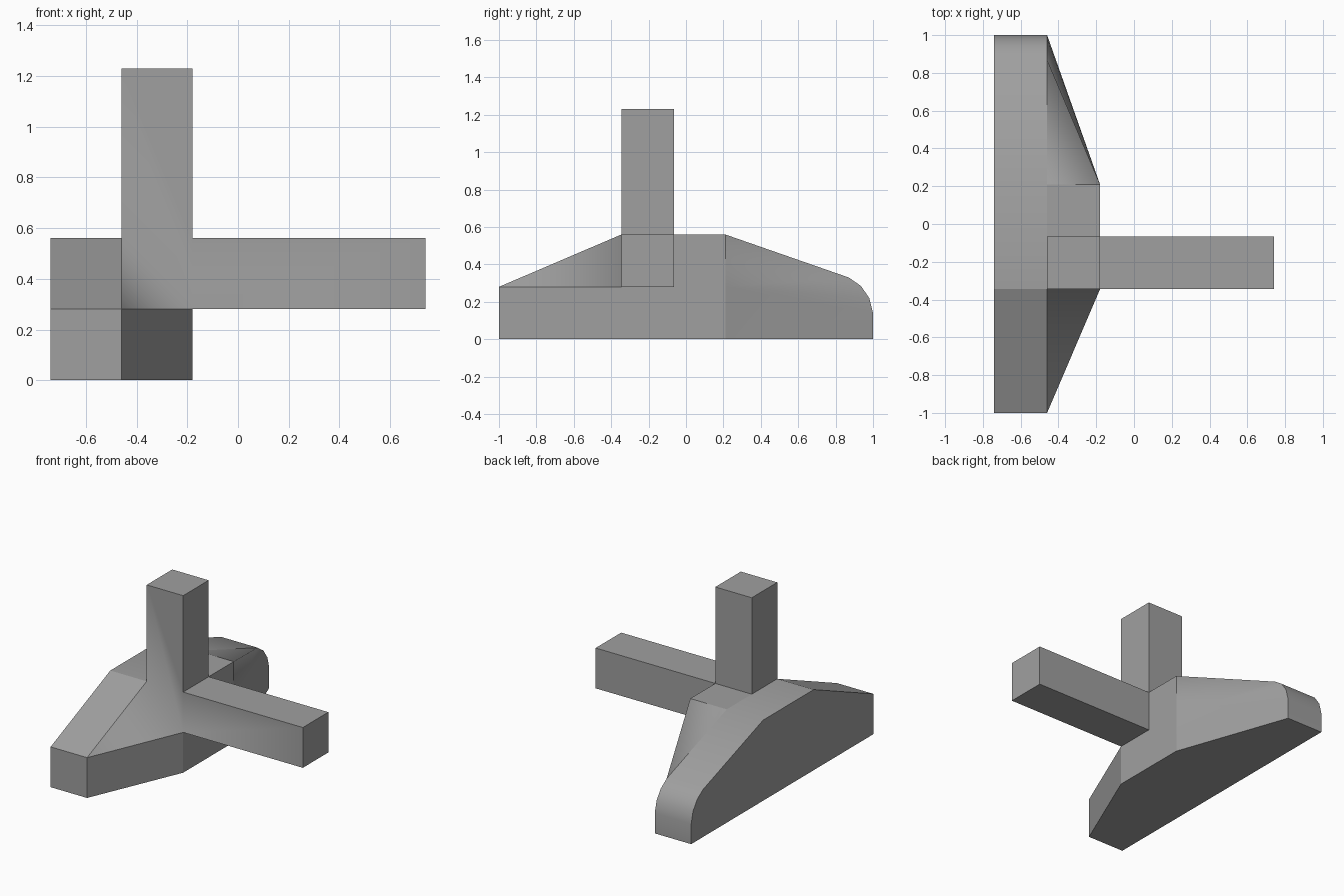
import bpy
import bmesh
import math

cube = bpy.data.objects.get("Cube")
if cube:
    bpy.data.objects.remove(cube, do_unlink=True)

# Shared grid planes
X0, X1, X2, X3 = -0.74, -0.46, -0.18, 0.74
FRONT, ARM_BACK, SHOULDER_BACK = -0.345, -0.065, 0.21
LOW, MID, TOP = 0.28, 0.56, 1.23

grey = bpy.data.materials.new("plain grey")
grey.use_nodes = True
colour = (0.35, 0.35, 0.35, 1)
grey.diffuse_color = colour
grey.node_tree.nodes["Principled BSDF"].inputs["Base Color"].default_value = colour


def finish(name, bm, smooth_edges=None):
    """Turn a bmesh into an object; edges are sharp unless listed."""
    bmesh.ops.recalc_face_normals(bm, faces=bm.faces[:])
    for face in bm.faces:
        face.smooth = True
    if smooth_edges is not None:
        for edge in bm.edges:
            edge.smooth = edge in smooth_edges
    mesh = bpy.data.meshes.new(name)
    bm.to_mesh(mesh)
    bm.free()
    mesh.materials.append(grey)
    obj = bpy.data.objects.new(name, mesh)
    bpy.context.collection.objects.link(obj)
    return obj


def extrude(bm, points, vector):
    """Prism from a closed loop; returns the starting ring of vertices."""
    ring = [bm.verts.new(p) for p in points]
    face = bm.faces.new(ring)
    moved = bmesh.ops.extrude_face_region(bm, geom=[face], use_keep_orig=True)
    verts = [g for g in moved["geom"] if isinstance(g, bmesh.types.BMVert)]
    bmesh.ops.translate(bm, verts=verts, vec=vector)
    return ring


# Spine: long side profile with a rounded back end
curve = [(0.87, 0.33), (0.935, 0.285), (0.98, 0.22), (1, 0.14)]
profile = [(-1, 0), (-1, LOW), (FRONT, MID), (SHOULDER_BACK, MID)] + curve + [(1, 0)]
bm = bmesh.new()
extrude(bm, [(X0, y, z) for y, z in profile], (X1 - X0, 0, 0))
spine = finish("spine", bm)
bpy.ops.object.select_all(action="DESELECT")
spine.select_set(True)
bpy.context.view_layer.objects.active = spine
bpy.ops.object.shade_smooth_by_angle(angle=math.radians(22))

# Post and arm: one prism, blending into a sloping front gusset
outline = [(X1, MID), (X1, TOP), (X2, TOP), (X2, MID), (X3, MID), (X3, LOW), (X2, LOW)]
bm = bmesh.new()
ring = extrude(bm, [(x, FRONT, z) for x, z in outline], (0, ARM_BACK - FRONT, 0))
blend = bm.edges.get((ring[0], ring[-1]))
hidden = [f for f in blend.link_faces if len(f.verts) == 4]
bmesh.ops.delete(bm, geom=hidden, context="FACES_ONLY")
bm.faces.new([ring[0], ring[-1], bm.verts.new((X1, -1, LOW))])
finish("post_and_arm", bm, {blend})

# Shoulder: block beside the spine, tapering to both ends
bm = bmesh.new()
v = bm.verts.new
front_low, front_high = v((X1, -1, 0)), v((X1, -1, LOW))
side_low, side_mid, side_top = [v((X2, FRONT, z)) for z in (0, LOW, MID)]
back_low, back_mid, back_top = [v((X2, SHOULDER_BACK, z)) for z in (0, LOW, MID)]
inner_front, inner_back = v((X1, FRONT, MID)), v((X1, SHOULDER_BACK, MID))
rim = [v((X1, y, z)) for y, z in curve]
end_low = v((X1, 1, 0))
for loop in ([front_low, side_low, back_low, end_low],
             [front_low, side_low, side_mid, front_high],
             [side_low, back_low, back_mid, back_top, side_top, side_mid],
             [inner_front, side_top, back_top, inner_back],
             [inner_back, back_top, rim[0]],
             [back_top, back_mid, rim[0]],
             [back_low, end_low, rim[-1], back_mid]):
    bm.faces.new(loop)
for a, b in zip(rim, rim[1:]):
    bm.faces.new([back_mid, a, b])
soft = {bm.edges.get((back_mid, r)) for r in rim}
soft.add(bm.edges.get((back_top, rim[0])))
finish("shoulder", bm, soft)
